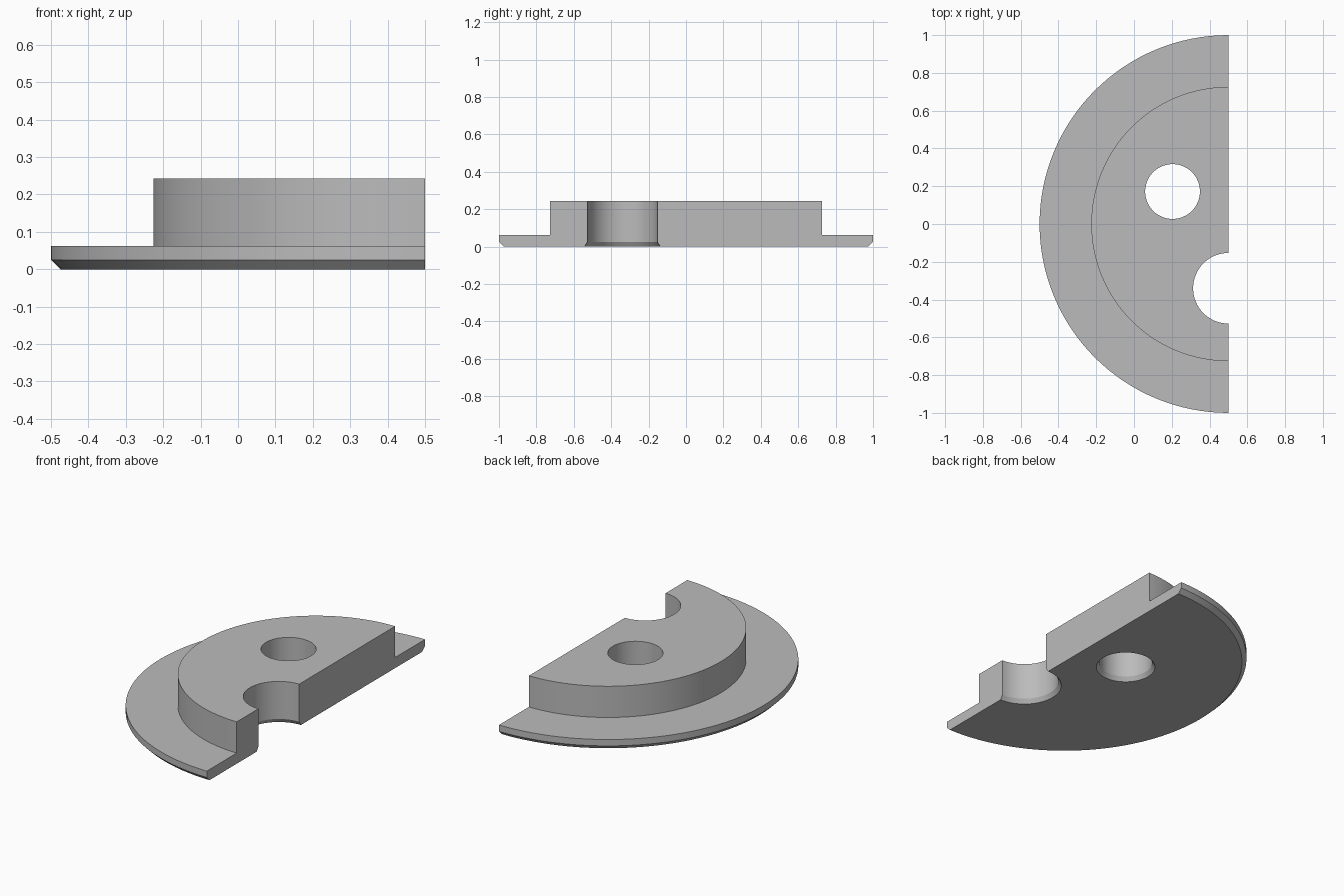
import bpy, bmesh, math

old = bpy.data.objects.get("Cube")
if old:
    bpy.data.objects.remove(old, do_unlink=True)

grey = bpy.data.materials.new("plain_grey")
grey.use_nodes = True
colour = (0.5, 0.5, 0.5, 1)
grey.diffuse_color = colour
grey.node_tree.nodes["Principled BSDF"].inputs["Base Color"].default_value = colour


def lathe(name, profile, location, steps, half=False):
    """Turn a (radius, height) profile about z; optionally keep only the -x half."""
    bm = bmesh.new()
    verts = [bm.verts.new((0, r, z)) for r, z in profile]
    edges = [bm.edges.new(pair) for pair in zip(verts, verts[1:])]
    bmesh.ops.spin(bm, geom=verts + edges, cent=(0, 0, 0), axis=(0, 0, 1),
                   angle=math.tau, steps=steps, use_duplicate=False)
    bmesh.ops.remove_doubles(bm, verts=bm.verts[:], dist=1e-4)
    bmesh.ops.dissolve_limit(bm, angle_limit=0.005, verts=bm.verts[:],
                             edges=bm.edges[:])
    if half:
        bmesh.ops.bisect_plane(bm, geom=bm.verts[:] + bm.edges[:] + bm.faces[:],
                               dist=1e-4, plane_co=(0, 0, 0), plane_no=(1, 0, 0),
                               clear_outer=True)
        rim = [e for e in bm.edges if e.is_boundary]
        bmesh.ops.edgeloop_fill(bm, edges=rim)
    bmesh.ops.recalc_face_normals(bm, faces=bm.faces[:])
    bmesh.ops.translate(bm, verts=bm.verts[:], vec=location)
    mesh = bpy.data.meshes.new(name)
    bm.to_mesh(mesh)
    bm.free()
    mesh.materials.append(grey)
    obj = bpy.data.objects.new(name, mesh)
    bpy.context.collection.objects.link(obj)
    return obj


def drill(body, name, radius, location):
    """Cut a vertical hole with a small flare at its lower mouth."""
    flare, depth, below = 0.016, 0.025, 0.05
    profile = [(0, -below), (radius + flare, -below), (radius + flare, 0),
               (radius, depth), (radius, 0.4), (0, 0.4)]
    cutter = lathe(name, profile, location, 64)
    cutter.hide_render = True
    mod = body.modifiers.new(name, 'BOOLEAN')
    mod.operation = 'DIFFERENCE'
    mod.solver = 'EXACT'
    mod.object = cutter
    bpy.context.view_layer.objects.active = body
    bpy.ops.object.modifier_apply(modifier=mod.name)
    bpy.data.objects.remove(cutter, do_unlink=True)


# Half disc: chamfered flange with a raised step
bevel, flange_top, step_radius, step_top = 0.025, 0.062, 0.726, 0.243
profile = [(0, 0), (1 - bevel, 0), (1, bevel), (1, flange_top),
           (step_radius, flange_top), (step_radius, step_top), (0, step_top)]
body = lathe("half_flange", profile, (0.5, 0, 0), 128, half=True)

# Round through hole and the half-round notch in the straight side
drill(body, "through_hole", 0.145, (0.204, 0.172, 0))
drill(body, "side_notch", 0.187, (0.5, -0.34, 0))

bpy.ops.object.select_all(action='DESELECT')
body.select_set(True)
bpy.context.view_layer.objects.active = body
bpy.ops.object.shade_smooth_by_angle(angle=math.radians(25))
